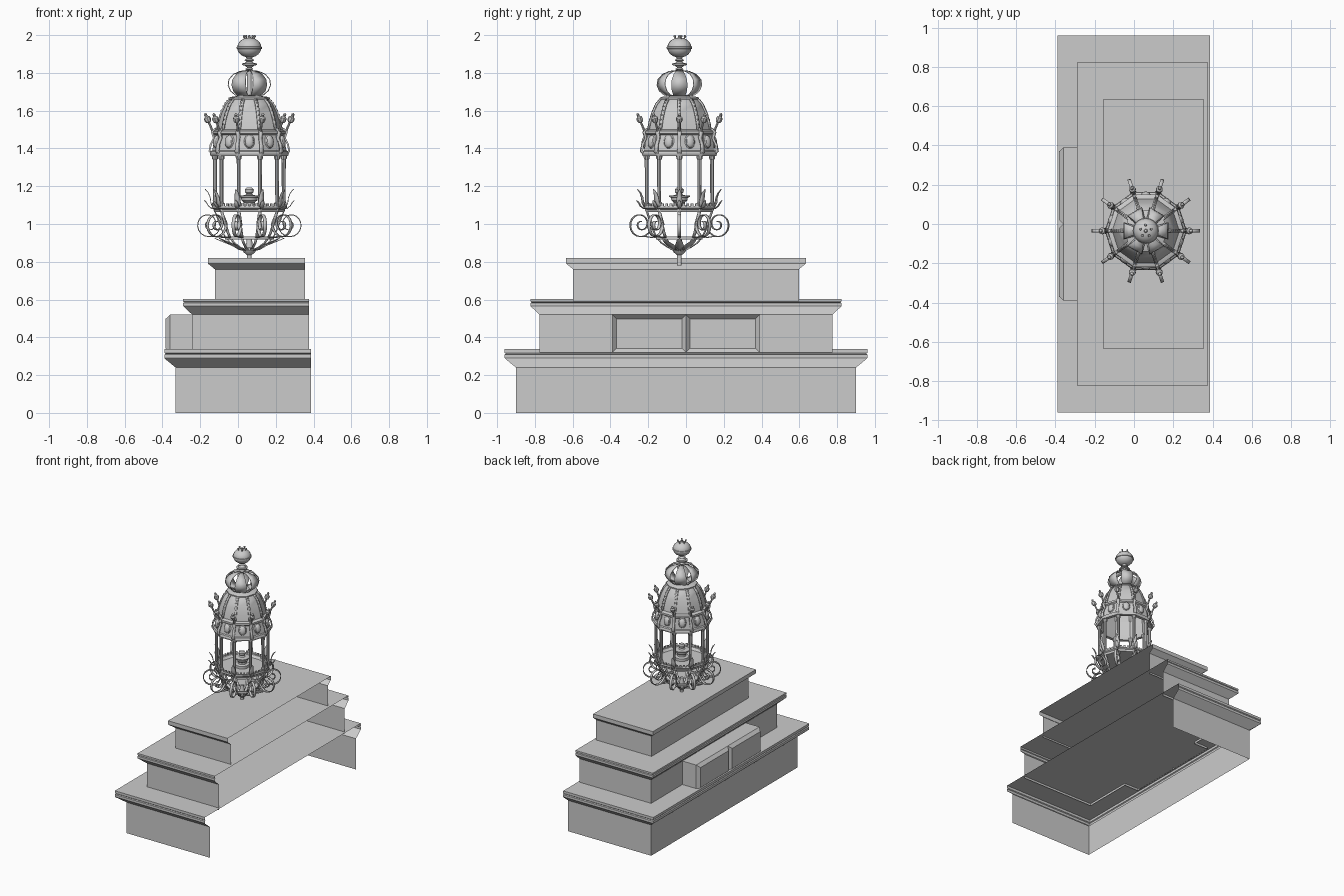
import bpy, bmesh
from math import sin, cos, pi, radians
from mathutils import Matrix, Vector

if "Cube" in bpy.data.objects:
    bpy.data.objects.remove(bpy.data.objects["Cube"])

CENTRE = (0.06, -0.035, 0)
TEN = [radians(36 * k) for k in range(10)]


def finish(name, bm, loc=(0, 0, 0), thick=0, smooth=True):
    if thick == 0 and smooth:
        bmesh.ops.recalc_face_normals(bm, faces=bm.faces)
    me = bpy.data.meshes.new(name)
    bm.to_mesh(me)
    bm.free()
    ob = bpy.data.objects.new(name, me)
    ob.location = loc
    bpy.context.collection.objects.link(ob)
    if thick:
        m = ob.modifiers.new("thickness", 'SOLIDIFY')
        m.thickness, m.offset = thick, 0
    if smooth:
        bpy.ops.object.select_all(action='DESELECT')
        ob.select_set(True)
        bpy.context.view_layer.objects.active = ob
        bpy.ops.object.shade_smooth_by_angle(angle=radians(32))
    return ob


def revolve(bm, prof, n, M=Matrix(), loop=False):
    """Revolve (r, z) points around z, n sides."""
    rings = []
    for r, z in prof:
        if r < 1e-5:
            rings.append([bm.verts.new(M @ Vector((0, 0, z)))] * n)
        else:
            rings.append([bm.verts.new(M @ Vector((r * cos(2 * pi * i / n), r * sin(2 * pi * i / n), z)))
                          for i in range(n)])
    pairs = list(zip(rings, rings[1:])) + ([(rings[-1], rings[0])] if loop else [])
    for a, b in pairs:
        for i in range(n):
            j = (i + 1) % n
            vs = list(dict.fromkeys([a[i], a[j], b[j], b[i]]))
            if len(vs) > 2:
                bm.faces.new(vs)


def lathe(name, prof, n, loop=False):
    bm = bmesh.new()
    revolve(bm, prof, n, loop=loop)
    return finish(name, bm, CENTRE)


def strips(name, path, angles, thick=0.006):
    """Flat strap following (r, z, half width) in every radial plane."""
    bm = bmesh.new()
    for a in angles:
        R = Matrix.Rotation(a, 4, 'Z')
        rows = [[bm.verts.new(R @ Vector((r, s * w, z))) for s in (-1, 1)] for r, z, w in path]
        for p, q in zip(rows, rows[1:]):
            bm.faces.new((p[0], p[1], q[1], q[0]))
    return finish(name, bm, CENTRE, thick)


def at(a, r, z, tilt=0):
    return Matrix.Rotation(a, 4, 'Z') @ Matrix.Translation((r, 0, z)) @ Matrix.Rotation(tilt, 4, 'Y')


def spindles(name, prof, n, r, z, angles=TEN, tilt=0, squash=(1, 1, 1)):
    bm = bmesh.new()
    for a in angles:
        revolve(bm, prof, n, at(a, r, z, tilt) @ Matrix.Diagonal((*squash, 1)))
    return finish(name, bm, CENTRE)


def ball(r, h, z=0, n=8):
    return [(r * sin(pi * i / n), z - h * cos(pi * i / n)) for i in range(n + 1)]


# Stepped plinth: three-sided shells with cornices, open at the back
def tier(name, xf, xb, y, levels, gap=None):
    bm = bmesh.new()
    rows = [[bm.verts.new(p) for p in ((xb, -y - e, z), (xf - e, -y - e, z), (xf - e, y + e, z), (xb, y + e, z))]
            for z, e in levels]
    for k, (a, b) in enumerate(zip(rows, rows[1:])):
        for i in range(3):
            if gap and k == 0 and i == 1:
                for s in (-1, 1):
                    vs = [bm.verts.new((xf, s * yy, zz)) for yy, zz in
                          ((gap, levels[0][0]), (y, levels[0][0]), (y, levels[1][0]), (gap, levels[1][0]))]
                    bm.faces.new(vs if s < 0 else vs[::-1])
                continue
            bm.faces.new((a[i + 1], a[i], b[i], b[i + 1]))
    bm.faces.new(rows[-1][::-1])
    bmesh.ops.remove_doubles(bm, verts=bm.verts, dist=1e-5)
    return finish(name, bm, smooth=False)


tier("lower_step", -.33, .387, .90, [(0, 0), (.24, 0), (.285, .055), (.29, .06), (.308, .06), (.313, .054),
                                     (.318, .06), (.337, .06)])
tier("middle_step", -.242, .377, .775, [(.32, 0), (.52, 0), (.56, .043), (.565, .048), (.582, .048),
                                        (.586, .042), (.59, .048), (.603, .048)], gap=.39)
tier("upper_step", -.122, .356, .597, [(.59, 0), (.76, 0), (.787, .033), (.79, .037), (.82, .037)])

# Projecting twin panel block with chamfered faces
bm = bmesh.new()
for y0, y1 in ((-.39, 0), (0, .39)):
    rings = []
    for x, i in ((-.242, 0), (-.36, 0), (-.383, .022)):
        rings.append([bm.verts.new((x, yy, zz)) for yy, zz in
                      ((y0 + i, .32 + i), (y1 - i, .32 + i), (y1 - i, .52 - i), (y0 + i, .52 - i))])
    for a, b in zip(rings, rings[1:]):
        for k in range(4):
            j = (k + 1) % 4
            if a is rings[0] and (k == 0 or (k == 1 and y0 < 0) or (k == 3 and y0 == 0)):
                continue
            bm.faces.new((a[j], a[k], b[k], b[j]))
    bm.faces.new(rings[-1][::-1])
finish("panel_block", bm, smooth=False)

# Lower stem, pendant ribs and leaves
lathe("stem", [(0, .78), (.012, .78), (.012, .835), (.03, .85), (.035, .86), (.02, .875), (.012, .93), (0, .93)], 12)
strips("pendant_ribs", [(.015, .862, .004), (.06, .875, .006), (.1, .9, .006), (.122, .925, .006)], TEN)
strips("pendant_leaves", [(.01, .855, .006), (.05, .865, .024), (.1, .89, .022), (.145, .908, .014), (.185, .925, .001)],
       [radians(a) for a in (0, 30, -30, 150, 180, 210)], .004)

# Open bowl: ring and straps up to the gallery
lathe("bowl_ring", [(.118, .918), (.13, .918), (.13, .934), (.118, .934)], 10, True)
strips("bowl_straps", [(.124, .925, .008), (.14, .955, .008), (.162, 1.01, .008), (.183, 1.07, .008)], TEN)

# Spiral side scrolls
spiral = [(.19, 1.085, .009), (.172, 1.045, .009)]
for i in range(31):
    t = i / 30
    a, rad = pi + t * 2 * pi * 1.75, .064 * (1 - t) + .012
    spiral.append((.222 - .012 * t + rad * cos(a) * .95, 1.0 + rad * sin(a), .009))
strips("scrolls", spiral, TEN, .005)
strips("scroll_tails", [(.126, .93, .009), (.15, .928, .009), (.19, .934, .009), (.222, .935, .009)], TEN, .005)

# Gallery floor, rim and crenellation
lathe("gallery", [(0, 1.075), (.165, 1.075), (.18, 1.092), (.197, 1.095), (.2, 1.085), (.19, 1.078), (.186, 1.064),
                  (.17, 1.064), (0, 1.068)], 10)
bm = bmesh.new()
for a in TEN:
    for t in (-.036, -.012, .012, .036):
        M = at(a + pi / 10, .181, 1.1) @ Matrix.Translation((0, t, 0)) @ Matrix.Diagonal((.008, .013, .018, 1))
        bmesh.ops.create_cube(bm, size=1, matrix=M)
finish("crenellation", bm, CENTRE)

# Corner leaves around the gallery
strips("corner_leaves", [(.19, 1.08, .006), (.203, 1.11, .017), (.207, 1.14, .014), (.217, 1.165, .01),
                         (.234, 1.185, .001)], TEN, .004)
strips("corner_leaf_curls", [(.197, 1.08, .005), (.216, 1.095, .012), (.228, 1.115, .009), (.238, 1.125, .001)],
       TEN, .004)

# Burner inside
lathe("burner", [(0, 1.07), (.05, 1.075), (.05, 1.095), (.03, 1.1), (.03, 1.115), (.042, 1.125), (.045, 1.14),
                 (.055, 1.143), (.055, 1.15), (.022, 1.153), (.014, 1.16), (.022, 1.168), (.024, 1.183),
                 (.015, 1.192), (0, 1.194)], 16)

# Columns
spindles("columns", [(0, 0), (.016, 0), (.016, .025), (.010, .032), (.011, .255), (.016, .262), (.018, .285), (0, .285)],
         8, .182, 1.085)

# Upper band with mouldings and oval bosses
lathe("upper_band", [(.18, 1.36), (.205, 1.36), (.209, 1.372), (.205, 1.385), (.196, 1.39), (.182, 1.47),
                     (.194, 1.478), (.194, 1.492), (.176, 1.5), (.165, 1.5), (.17, 1.39)], 10, True)
spindles("oval_bosses", ball(.024, .033), 12, .184, 1.437, [a + pi / 10 for a in TEN], -.16, (.65, 1, 1))
spindles("oval_frames", ball(.029, .039), 12, .178, 1.437, [a + pi / 10 for a in TEN], -.16, (.3, 1, 1))
strips("band_brackets", [(.19, 1.365, .009), (.211, 1.385, .012), (.205, 1.42, .009), (.188, 1.455, .009),
                         (.198, 1.485, .011), (.18, 1.505, .006)], TEN, .01)

# Outward spikes with knobs
spindles("spikes", [(0, 0), (.009, 0), (.006, .06), (.006, .088), (.013, .092), (.018, .103), (.017, .117),
                    (.009, .124), (.007, .132), (.009, .136), (0, .145)], 8, .179, 1.455, tilt=.4)

# Ten-sided dome with ribs and rivets
dome = [(.172, 1.495), (.163, 1.54), (.147, 1.59), (.126, 1.635), (.104, 1.66)]
lathe("dome", dome, 10)
strips("dome_ribs", [(r + .002, z, .009) for r, z in dome], TEN, .008)
bm = bmesh.new()
for (r0, z0), (r1, z1) in zip(dome, dome[1:]):
    for t in (.25, .75):
        for a in TEN:
            revolve(bm, ball(.004, .004, n=4), 6, at(a, r0 + (r1 - r0) * t + .007, z0 + (z1 - z0) * t))
finish("rivets", bm, CENTRE)
lathe("dome_cap", [(.1, 1.655), (.11, 1.66), (.11, 1.668), (.098, 1.673), (.06, 1.678), (.03, 1.684), (0, 1.684)], 10)

# Open crown of six bowed straps
bow = [(.045, 1.676, .026), (.075, 1.684, .032), (.1, 1.705, .04), (.112, 1.735, .043), (.108, 1.765, .04),
       (.085, 1.792, .03), (.05, 1.808, .018), (.015, 1.812, .008)]
strips("crown_straps", bow, [radians(60 * k) for k in range(6)], .005)
lathe("crown_pole", [(0, 1.675), (.012, 1.675), (.012, 1.815), (.022, 1.82), (.012, 1.828), (0, 1.828)], 12)

# Finial: small bulb, large banded ball and prongs
lathe("finial_bulb", ball(.026, .018, 1.845) + [], 14)
lathe("finial_bulb_band", [(.03, 1.839), (.04, 1.842), (.04, 1.849), (.03, 1.852), (.02, 1.845)], 14, True)
lathe("finial_neck", [(0, 1.855), (.018, 1.862), (.026, 1.868), (.014, 1.876), (.02, 1.886), (0, 1.89)], 14)
lathe("finial_ball", ball(.064, .053, 1.934, 12), 20)
lathe("finial_ball_band", [(.06, 1.926), (.067, 1.928), (.067, 1.938), (.06, 1.94)], 20, True)
spindles("finial_prongs", [(0, 0), (.004, 0), (.004, .014), (.007, .018), (.006, .024), (0, .026)], 6, .024, 1.975,
         [radians(72 * k + 18) for k in range(5)], .3)
lathe("finial_tip", [(0, 1.98), (.012, 1.983), (.007, 1.99), (.007, 1.997), (0, 2.0)], 8)
